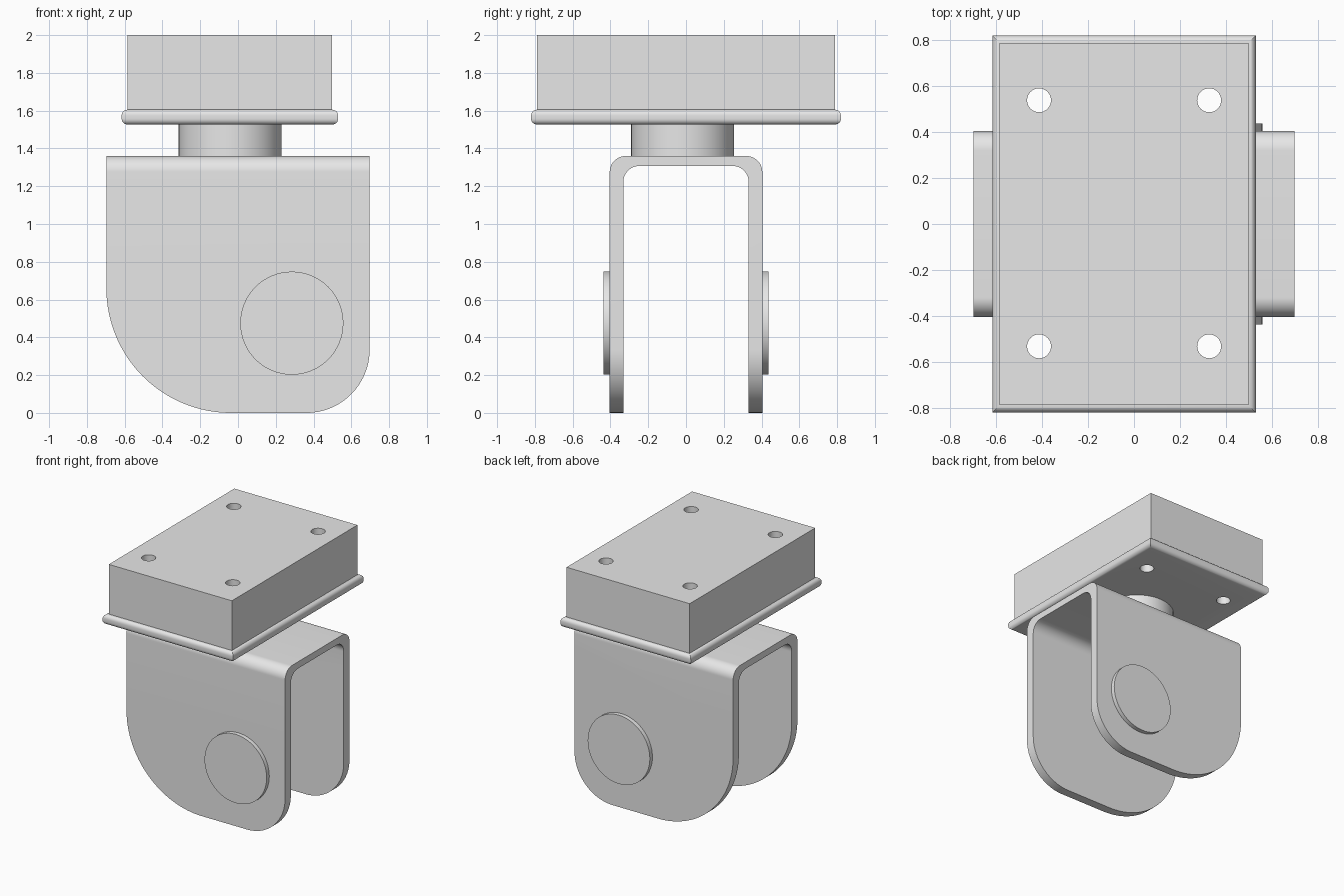
import bpy
import bmesh
from math import cos, sin, pi
from mathutils import Vector

cube = bpy.data.objects.get("Cube")
if cube:
    bpy.data.objects.remove(cube, do_unlink=True)

# Single grey metal
grey = bpy.data.materials.new("grey_metal")
grey.use_nodes = True
grey.diffuse_color = (0.8, 0.8, 0.8, 1)
grey.node_tree.nodes["Principled BSDF"].inputs["Base Color"].default_value = (0.8, 0.8, 0.8, 1)


def make_object(name, bm):
    bmesh.ops.recalc_face_normals(bm, faces=bm.faces)
    mesh = bpy.data.meshes.new(name)
    bm.to_mesh(mesh)
    bm.free()
    mesh.materials.append(grey)
    obj = bpy.data.objects.new(name, mesh)
    bpy.context.collection.objects.link(obj)
    return obj


def select(obj):
    bpy.ops.object.select_all(action='DESELECT')
    obj.select_set(True)
    bpy.context.view_layer.objects.active = obj


def smooth(obj):
    select(obj)
    bpy.ops.object.shade_smooth_by_angle(angle=pi / 6)


def arc(cx, cy, r, start, steps=16):
    """Quarter turn of points, counter-clockwise from the start angle."""
    return [(cx + r * cos(start + pi / 2 * i / steps),
             cy + r * sin(start + pi / 2 * i / steps)) for i in range(steps + 1)]


def prism(name, points, offset):
    """Extrude a closed outline along the offset vector."""
    bm = bmesh.new()
    face = bm.faces.new([bm.verts.new(p) for p in points])
    new = bmesh.ops.extrude_face_region(bm, geom=[face])["geom"]
    bmesh.ops.translate(bm, vec=offset,
                        verts=[v for v in new if isinstance(v, bmesh.types.BMVert)])
    # extrusion removes nothing, so both caps stay
    return make_object(name, bm)


def disc(name, centre, radius, low, high, axis, segments=64):
    """Cylinder along y or z, between low and high on that axis."""
    a, b = centre
    ring = [(a + radius * cos(2 * pi * i / segments),
             b + radius * sin(2 * pi * i / segments)) for i in range(segments)]
    if axis == 'Z':
        return prism(name, [(u, v, low) for u, v in ring], Vector((0, 0, high - low)))
    return prism(name, [(u, low, v) for u, v in ring], Vector((0, high - low, 0)))


def box(name, x0, x1, y0, y1, z0, z1):
    return prism(name, [(x0, y0, z0), (x1, y0, z0), (x1, y1, z0), (x0, y1, z0)],
                 Vector((0, 0, z1 - z0)))


def boolean(obj, cutter, operation):
    select(obj)
    mod = obj.modifiers.new("cut", 'BOOLEAN')
    mod.object = cutter
    mod.operation = operation
    mod.solver = 'EXACT'
    bpy.ops.object.modifier_apply(modifier=mod.name)
    bpy.data.objects.remove(cutter, do_unlink=True)


# Fork: bent channel trimmed by the rounded side outline
W, H, OUT, INN, ROOF = 0.697, 1.36, 0.404, 0.332, 1.307
R = 0.085
channel = [(OUT, -0.1)] + arc(OUT - R, H - R, R, 0) + arc(R - OUT, H - R, R, pi / 2)
channel += [(-OUT, -0.1), (-INN, -0.1)]
channel += arc(R - INN, ROOF - R, R, pi / 2)[::-1] + arc(INN - R, ROOF - R, R, 0)[::-1]
channel += [(INN, -0.1)]
fork = prism("fork", [(-W, y, z) for y, z in channel], Vector((2 * W, 0, 0)))

big, small = 0.66, 0.335
side = arc(big - W, big, big, pi, 32) + arc(W - small, small, small, 1.5 * pi, 24)
side += [(W, 1.5), (-W, 1.5)]
trim = prism("fork_trim", [(x, -1, z) for x, z in side], Vector((0, 2, 0)))
boolean(fork, trim, 'INTERSECT')
smooth(fork)

# Axle caps on both cheeks
for name, sign in (("front_axle_cap", -1), ("back_axle_cap", 1)):
    low, high = sorted((sign * 0.39, sign * 0.437))
    smooth(disc(name, (0.285, 0.475), 0.273, low, high, 'Y'))

# Swivel neck
smooth(disc("swivel_neck", (-0.042, -0.018), 0.272, 1.35, 1.535, 'Z'))

# Flange with rounded rims and mitred corners
flange = box("flange", -0.616, 0.53, -0.82, 0.82, 1.527, 1.605)
bm = bmesh.new()
bm.from_mesh(flange.data)
rims = [e for e in bm.edges if abs(e.verts[0].co.z - e.verts[1].co.z) < 0.01]
bmesh.ops.bevel(bm, geom=rims, offset=0.03, segments=6, profile=0.5, affect='EDGES')
bm.to_mesh(flange.data)
bm.free()

# Mounting block
block = box("mounting_block", -0.584, 0.498, -0.788, 0.788, 1.605, 2.0)

# Four bolt holes through block and flange
for part in (flange, block):
    for x in (-0.413, 0.327):
        for y in (-0.532, 0.538):
            hole = disc("hole_cutter", (x, y), 0.052, 1.4, 2.2, 'Z', 32)
            boolean(part, hole, 'DIFFERENCE')
    smooth(part)
